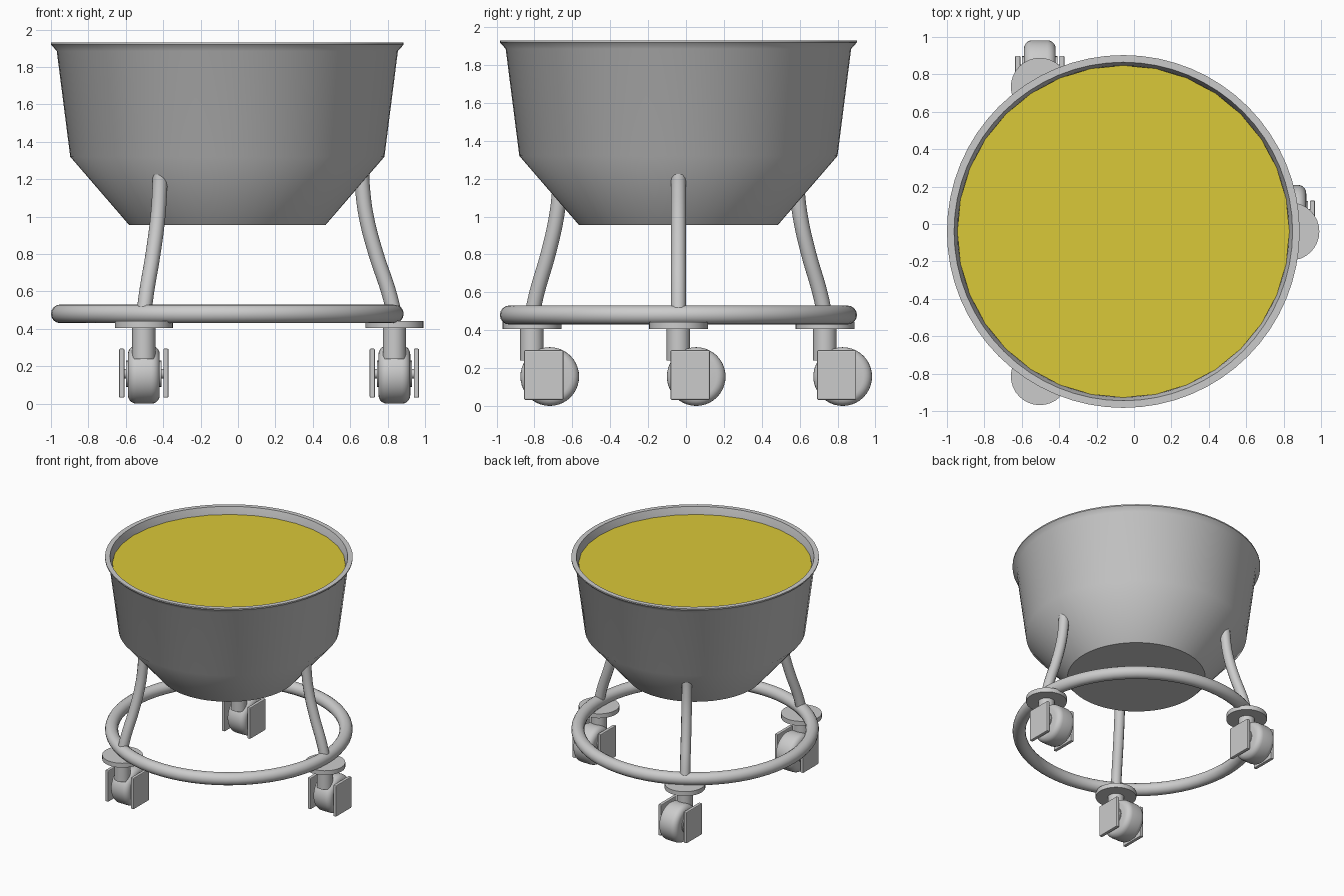
import bpy, bmesh, math
from mathutils import Matrix, Vector

if "Cube" in bpy.data.objects:
    bpy.data.objects.remove(bpy.data.objects["Cube"])

CX, CY = -0.057, -0.04      # axis of the bowl and ring
RING_R = 0.893              # radius on which the legs and casters sit


def finish(obj, angle=40):
    bpy.ops.object.select_all(action='DESELECT')
    obj.select_set(True)
    bpy.context.view_layer.objects.active = obj
    bpy.ops.object.shade_smooth_by_angle(angle=math.radians(angle))
    return obj


def lathe(name, profile, loc, steps=48, along_x=False):
    """Spin a (radius, height) profile around z, or around x."""
    bm = bmesh.new()
    verts = [bm.verts.new((r, 0, h)) for r, h in profile]
    edges = [bm.edges.new(p) for p in zip(verts, verts[1:])]
    bmesh.ops.spin(bm, geom=verts + edges, cent=(0, 0, 0), axis=(0, 0, 1),
                   angle=math.tau, steps=steps)
    bmesh.ops.remove_doubles(bm, verts=bm.verts, dist=1e-5)
    bmesh.ops.recalc_face_normals(bm, faces=bm.faces)
    if along_x:
        bm.transform(Matrix.Rotation(math.pi / 2, 4, 'Y'))
    mesh = bpy.data.meshes.new(name)
    bm.to_mesh(mesh)
    bm.free()
    obj = bpy.data.objects.new(name, mesh)
    obj.location = loc
    bpy.context.collection.objects.link(obj)
    return finish(obj)


def cylinder(name, r, z0, z1, x, y):
    return lathe(name, [(0, z0), (r, z0), (r, z1), (0, z1)], (x, y, 0), 32)


def box(name, size, loc, bevel):
    bpy.ops.mesh.primitive_cube_add(size=1, location=loc)
    obj = bpy.context.object
    obj.name = name
    obj.scale = size
    bpy.ops.object.transform_apply(location=False, rotation=False, scale=True)
    mod = obj.modifiers.new("bevel", 'BEVEL')
    mod.width, mod.segments = bevel, 2
    return obj


# Bowl: flat bottom, sloped lower part, steep wall, flared rim, thin inside
lathe("bowl", [(0, 0.955), (0.525, 0.955), (0.84, 1.32), (0.912, 1.885),
               (0.943, 1.92), (0.943, 1.93), (0.905, 1.93), (0.888, 1.87),
               (0.82, 1.33), (0.51, 0.975), (0, 0.975)], (CX, CY, 0), 64)

# Yellow contents
yellow = bpy.data.materials.new("yellow")
yellow.diffuse_color = (0.70, 0.58, 0.04, 1)
yellow.use_nodes = True
yellow.node_tree.nodes["Principled BSDF"].inputs["Base Color"].default_value = yellow.diffuse_color
bpy.ops.mesh.primitive_circle_add(vertices=32, radius=0.888, fill_type='NGON',
                                  location=(CX, CY, 1.87))
contents = bpy.context.object
contents.name = "contents"
contents.data.materials.append(yellow)

# Base ring
bpy.ops.mesh.primitive_torus_add(major_radius=RING_R, minor_radius=0.05,
                                 major_segments=64, minor_segments=16,
                                 location=(CX, CY, 0.48))
bpy.context.object.name = "base_ring"
finish(bpy.context.object, 60)

LEG_PATH = [(0.893, 0.48), (0.862, 0.6), (0.795, 0.8), (0.743, 1.0),
            (0.723, 1.15), (0.718, 1.24)]
# Wheel tread with rounded shoulders
w, r, b = 0.085, 0.155, 0.045
shoulder = [(r - b + b * math.cos(a), w - b + b * math.sin(a))
            for a in [math.pi / 2 * i / 5 for i in range(6)]]
WHEEL = [(0, -w)] + [(p, -q) for p, q in reversed(shoulder)] + shoulder + [(0, w)]

for i, side in enumerate(("right", "back_left", "front_left")):
    ang = math.tau * i / 3
    c, s = math.cos(ang), math.sin(ang)
    x, y = CX + RING_R * c, CY + RING_R * s

    # Curved tube leg from ring to bowl
    curve = bpy.data.curves.new(side + "_leg", 'CURVE')
    curve.dimensions = '3D'
    curve.bevel_depth, curve.bevel_resolution = 0.04, 4
    curve.use_fill_caps = True
    curve.resolution_u = 6
    spline = curve.splines.new('BEZIER')
    spline.bezier_points.add(len(LEG_PATH) - 1)
    for point, (pr, pz) in zip(spline.bezier_points, LEG_PATH):
        point.co = Vector((CX + pr * c, CY + pr * s, pz))
        point.handle_left_type = point.handle_right_type = 'AUTO'
    leg = bpy.data.objects.new(side + "_leg", curve)
    bpy.context.collection.objects.link(leg)

    # Caster: mounting plate, stem, wheel, hub, axle and two side covers
    cylinder(side + "_caster_plate", 0.155, 0.405, 0.442, x, y)
    cylinder(side + "_caster_stem", 0.062, 0.24, 0.41, x, y)
    wy = y + 0.094
    lathe(side + "_wheel", WHEEL, (x, wy, 0.155), 40, True)
    for part, pr, h in (("_hub", 0.07, 0.094), ("_axle", 0.025, 0.11)):
        lathe(side + part, [(0, -h), (pr, -h), (pr, h), (0, h)],
              (x, wy, 0.16), 24, True)
    for sign, label in ((-1, "_inner_cover"), (1, "_outer_cover")):
        box(side + label, (0.028, 0.207, 0.262),
            (x + sign * 0.118, y + 0.062, 0.163), 0.006)
